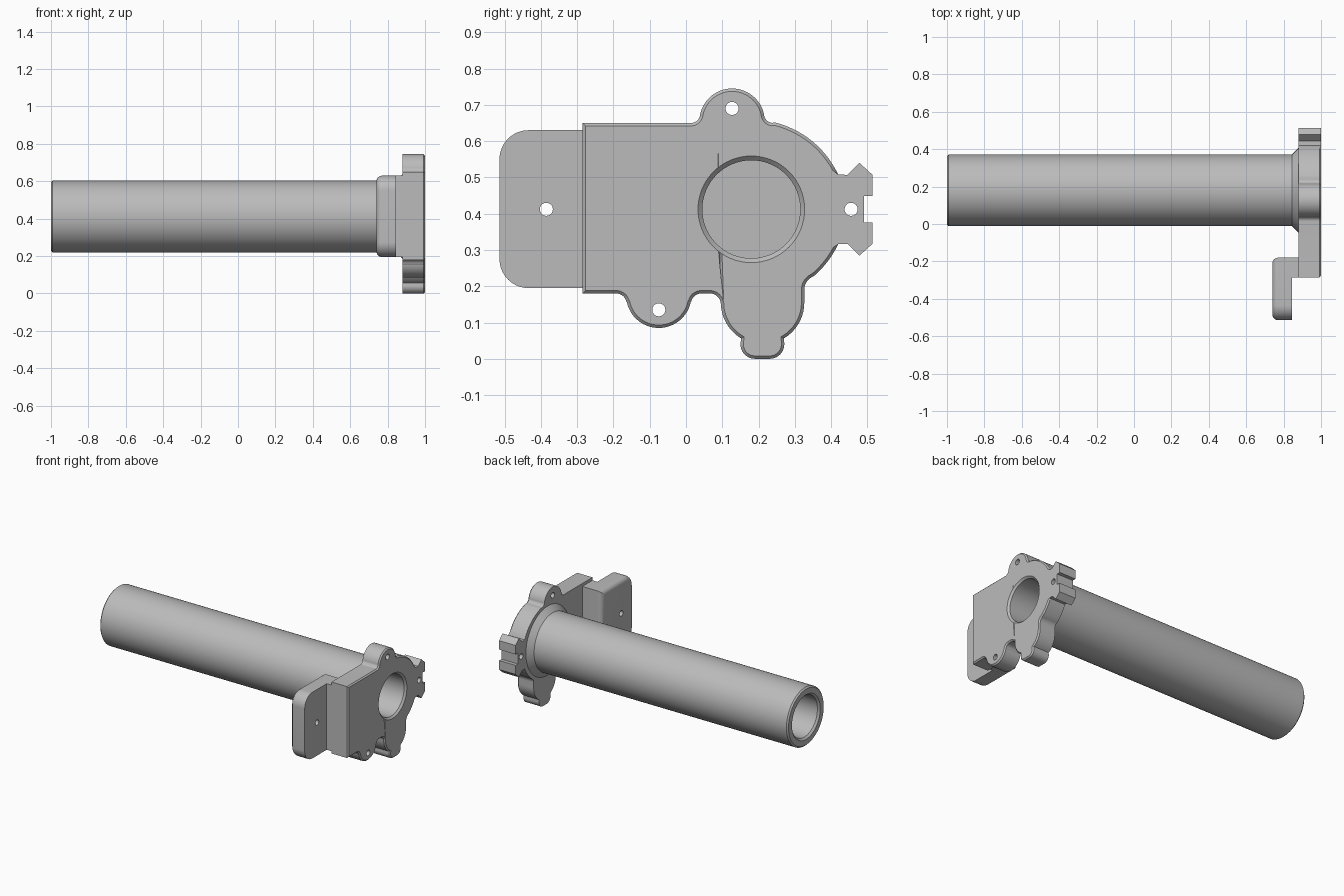
import bpy, bmesh
from math import sin, cos, radians, tau
from mathutils import Vector

cube = bpy.data.objects.get("Cube")
if cube:
    bpy.data.objects.remove(cube)

grey = bpy.data.materials.new("grey")
grey.use_nodes = True
grey.diffuse_color = (0.5, 0.5, 0.5, 1)
grey.node_tree.nodes["Principled BSDF"].inputs["Base Color"].default_value = (0.5, 0.5, 0.5, 1)


def arc(cy, cz, r, a0, a1, n=14):
    angles = [radians(a0 + (a1 - a0) * i / n) for i in range(n + 1)]
    return [(cy + r * cos(a), cz + r * sin(a)) for a in angles]


def finish(bm, name):
    mesh = bpy.data.meshes.new(name)
    bm.to_mesh(mesh)
    bm.free()
    mesh.materials.append(grey)
    obj = bpy.data.objects.new(name, mesh)
    bpy.context.collection.objects.link(obj)
    return obj


def inset(outline, amount, y_limit):
    """Move a clockwise outline inward, leaving points beyond y_limit in place."""
    points = [Vector(p) for p in outline]
    result = []
    for i, p in enumerate(points):
        d0 = (p - points[i - 1]).normalized()
        d1 = (points[(i + 1) % len(points)] - p).normalized()
        n0, n1 = Vector((d0.y, -d0.x)), Vector((d1.y, -d1.x))
        mitre = (n0 + n1) / (1 + n0.dot(n1))
        result.append(p + mitre * amount if p.x < y_limit else p)
    return result


def prism(name, outline, steps, y_limit=9):
    """Stack a clockwise (y, z) outline through (x, inset) steps of rising x."""
    bm = bmesh.new()
    rings = [[bm.verts.new((x, y, z)) for y, z in inset(outline, amount, y_limit)]
             for x, amount in steps]
    bm.faces.new(rings[0])
    bm.faces.new(rings[-1][::-1])
    for a, b in zip(rings, rings[1:]):
        for i in range(len(a)):
            bm.faces.new((a[i], a[i - 1], b[i - 1], b[i]))
    return finish(bm, name)


def lathe(name, profile, cy, cz, n=64):
    """Revolve an (x, r) profile that starts and ends on the axis."""
    bm = bmesh.new()
    rings = []
    for x, r in profile:
        count = n if r else 1
        rings.append([bm.verts.new((x, cy + r * cos(tau * i / n), cz + r * sin(tau * i / n)))
                      for i in range(count)])
    for a, b in zip(rings, rings[1:]):
        for i in range(n):
            j = (i + 1) % n
            quad = [a[i % len(a)], a[j % len(a)], b[j % len(b)], b[i % len(b)]]
            bm.faces.new(list(dict.fromkeys(quad)))
    bmesh.ops.recalc_face_normals(bm, faces=bm.faces)
    return finish(bm, name)


def drill(obj, cy, cz, r, n=32):
    cutter = prism("cutter", arc(cy, cz, r, 360, 0, n)[:-1], [(0.6, 0), (1.2, 0)])
    cutter.hide_render = True
    mod = obj.modifiers.new("hole", 'BOOLEAN')
    mod.object = cutter
    mod.solver = 'EXACT'
    bpy.context.view_layer.objects.active = obj
    bpy.ops.object.modifier_apply(modifier=mod.name)
    bpy.data.objects.remove(cutter)


AXIS_Y, AXIS_Z = 0.18, 0.412

# Notched fin, mirrored about the axis height
half_fin = [(0.445, 0.095), (0.478, 0.128), (0.514, 0.095), (0.514, 0.036), (0.49, 0.036)]
fin = [(y, AXIS_Z + z) for y, z in half_fin] + [(y, AXIS_Z - z) for y, z in reversed(half_fin)]

# Mounting plate outline, running clockwise from the bottom left
outline = [(-0.285, 0.18), (-0.285, 0.65)]
outline += arc(0.014, 0.675, 0.025, -90, -10, 8)        # top ear
outline += arc(0.127, 0.655, 0.09, 169, 11, 28)
outline += arc(0.240, 0.675, 0.025, 190, 262, 8)
outline += arc(0.182, 0.397, 0.262, 76, 25)             # round body
outline += fin
outline += arc(0.182, 0.427, 0.262, -25, -49, 8)
outline += arc(0.366, 0.19, 0.04, 120, 180, 8)
outline += arc(0.211, 0.155, 0.115, 0, -59)             # lower lobe
outline += arc(0.231, 0.04, 0.04, 0, -90, 10)
outline += arc(0.190, 0.04, 0.04, -90, -180, 10)
outline += arc(0.211, 0.155, 0.115, -121, -180)
outline += arc(0.066, 0.15, 0.03, 0, 90, 8)
outline += arc(0.042, 0.152, 0.028, 90, 168, 8)         # lower ear
outline += arc(-0.075, 0.175, 0.09, -12, -168, 28)
outline += arc(-0.192, 0.152, 0.028, 12, 90, 8)

plate = prism("mounting_plate", outline, [(0.88, 0), (0.992, 0), (1.0, 0.008)], 0.415)
drill(plate, AXIS_Y, AXIS_Z, 0.147, 64)
for y, z in ((0.127, 0.69), (-0.075, 0.135), (0.455, AXIS_Z)):
    drill(plate, y, z, 0.018)

# Side tab with rounded corners and a softened back rim
tab_outline = [(-0.18, 0.195), *arc(-0.434, 0.275, 0.08, 270, 180),
               *arc(-0.434, 0.55, 0.08, 180, 90), (-0.18, 0.63)]
soft_rim = [(0.77 - 0.03 * cos(a), 0.03 * (1 - sin(a)))
            for a in (radians(15 * i) for i in range(7))]
tab = prism("side_tab", tab_outline, soft_rim + [(0.845, 0)])
drill(tab, -0.385, AXIS_Z, 0.018)

# Neck joining the tab to the plate
neck = prism("tab_neck", [(-0.285, 0.195), (-0.285, 0.63), (-0.18, 0.63), (-0.18, 0.195)],
             [(0.844, 0), (0.882, 0)])

# Hollow tube with flared collar and an inner wall
tube = lathe("tube", [(-0.02, 0), (-0.02, 0.135), (-0.988, 0.135), (-1, 0.147), (-1, 0.183),
                      (-0.991, 0.192), (0.845, 0.192), (0.88, 0.227), (0.885, 0.227),
                      (0.885, 0.147), (1, 0.147), (0.988, 0.135), (0.02, 0.135), (0.02, 0)],
             AXIS_Y, AXIS_Z)

bpy.ops.object.select_all(action='DESELECT')
for obj in (plate, tab, neck, tube):
    obj.select_set(True)
bpy.context.view_layer.objects.active = plate
bpy.ops.object.shade_smooth_by_angle(angle=radians(30))
